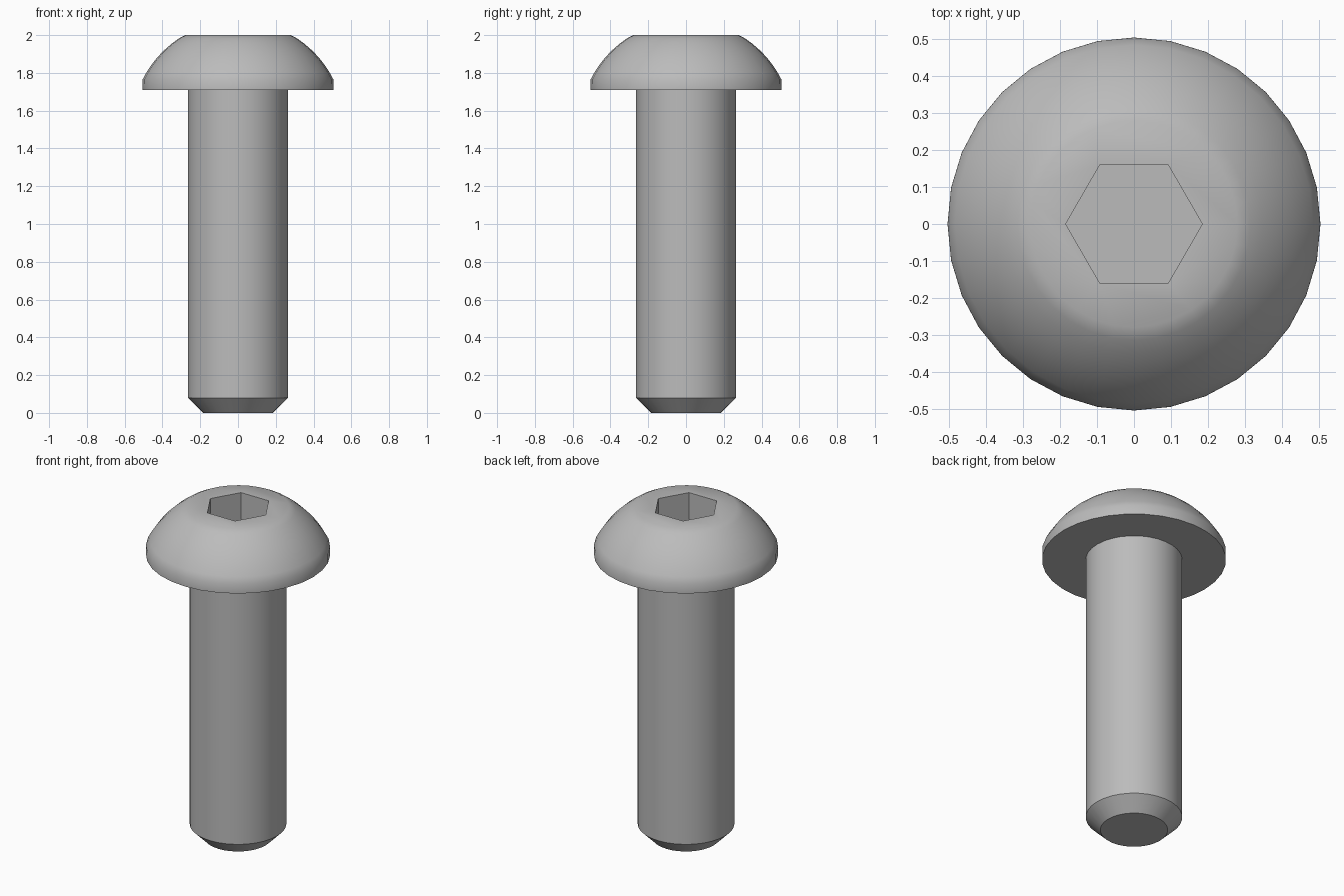
import bpy
import bmesh
from math import cos, sin, radians
from mathutils import Matrix, Vector

SEGMENTS = 32
HEIGHT = 2.0

cube = bpy.data.objects.get("Cube")
if cube:
    bpy.data.objects.remove(cube, do_unlink=True)

steel = bpy.data.materials.new("grey_steel")
steel.use_nodes = True
grey = (0.5, 0.5, 0.5, 1)
steel.diffuse_color = grey
steel.node_tree.nodes["Principled BSDF"].inputs["Base Color"].default_value = grey


def add_object(name, bm):
    bmesh.ops.recalc_face_normals(bm, faces=bm.faces)
    mesh = bpy.data.meshes.new(name)
    bm.to_mesh(mesh)
    bm.free()
    mesh.materials.append(steel)
    obj = bpy.data.objects.new(name, mesh)
    bpy.context.collection.objects.link(obj)
    return obj


def revolve(name, profile):
    """Closed solid of revolution from (radius, z) points, bottom to top."""
    bm = bmesh.new()
    rings = []
    for radius, z in profile:
        ring = bmesh.ops.create_circle(bm, segments=SEGMENTS, radius=radius,
                                       matrix=Matrix.Translation((0, 0, z)))
        rings.append(ring["verts"])
    for low, high in zip(rings, rings[1:]):
        for i in range(SEGMENTS):
            j = (i + 1) % SEGMENTS
            bm.faces.new((low[i], low[j], high[j], high[i]))
    bm.faces.new(rings[0])
    bm.faces.new(rings[-1])
    return add_object(name, bm)


# Bolt outline: chamfered tip, plain shank, flat underside, domed head
profile = [(0.185, 0), (0.265, 0.08), (0.265, 1.71), (0.505, 1.71)]
dome_radius, dome_centre, steps = 0.565, 1.512, 8
for k in range(steps + 1):
    angle = radians(63.3 + (29.7 - 63.3) * k / steps)
    profile.append((dome_radius * sin(angle), dome_centre + dome_radius * cos(angle)))
profile[-1] = (0.28, HEIGHT)
bolt = revolve("button_head_bolt", profile)

# Hexagonal drive socket, corners on the x axis
depth, above = 0.19, 0.1
bm = bmesh.new()
bmesh.ops.create_cone(bm, cap_ends=True, segments=6, radius1=0.185, radius2=0.185,
                      depth=depth + above)
corner = max(bm.verts, key=lambda v: v.co.x).co
turn = -Vector((1, 0)).angle_signed(corner.xy)
place = Matrix.Translation((0, 0, HEIGHT + (above - depth) / 2))
bmesh.ops.transform(bm, matrix=place @ Matrix.Rotation(turn, 4, "Z"), verts=bm.verts)
cutter = add_object("socket_cutter", bm)
cutter.hide_render = True

cut = bolt.modifiers.new("hex_socket", "BOOLEAN")
cut.operation = "DIFFERENCE"
cut.solver = "EXACT"
cut.object = cutter
bpy.ops.object.select_all(action="DESELECT")
bpy.context.view_layer.objects.active = bolt
bolt.select_set(True)
bpy.ops.object.modifier_apply(modifier=cut.name)
bpy.data.objects.remove(cutter, do_unlink=True)

# Smooth round surfaces with crisp edges
bpy.ops.object.shade_smooth_by_angle(angle=radians(30))
